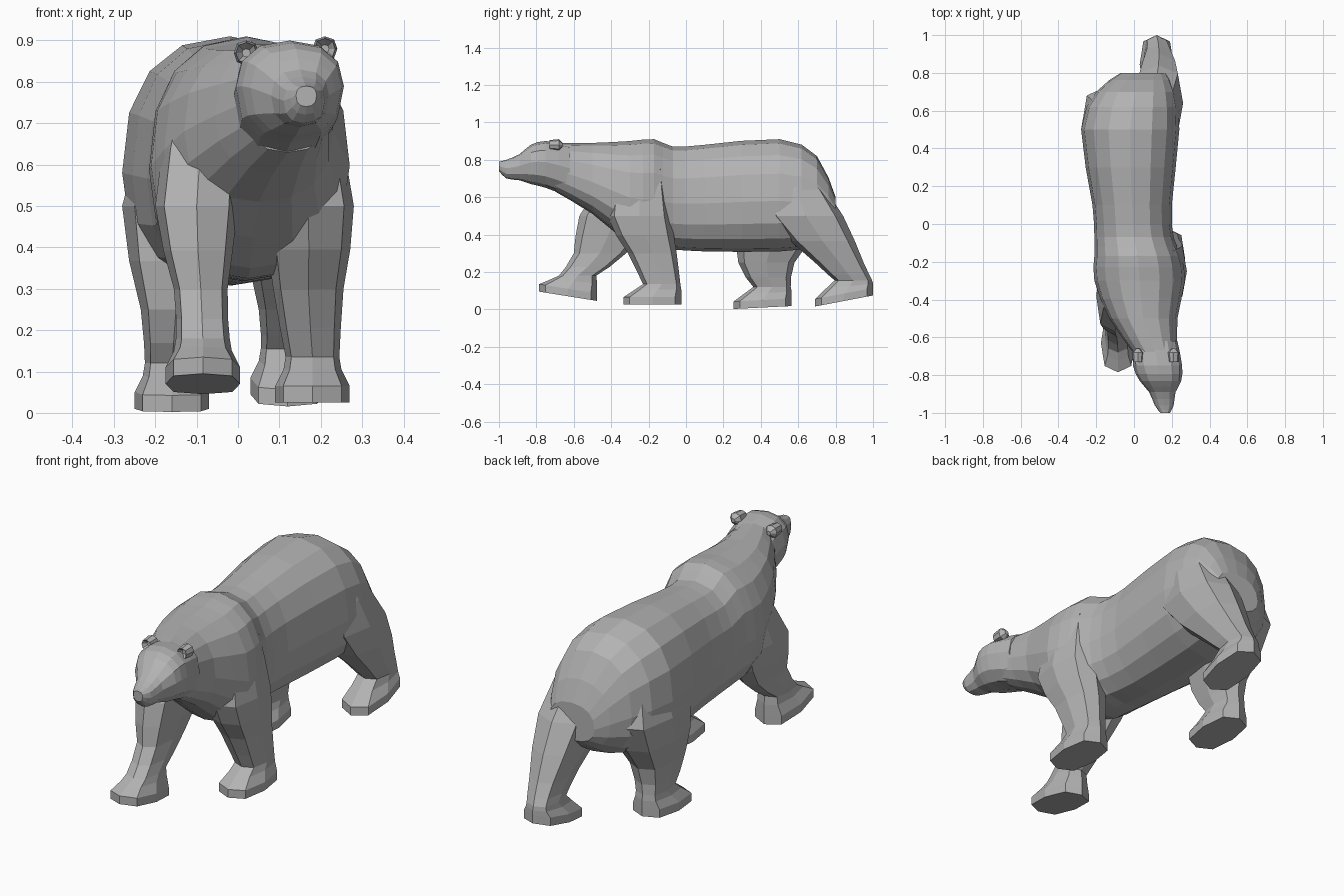
import bpy
import bmesh
import math

cube = bpy.data.objects.get("Cube")
if cube:
    bpy.data.objects.remove(cube, do_unlink=True)

GREY = (.45, .45, .45, 1)
fur = bpy.data.materials.new("grey_fur")
fur.use_nodes = True
fur.diffuse_color = GREY
fur.node_tree.nodes["Principled BSDF"].inputs["Base Color"].default_value = GREY


def smooth(keys):
    """Add a curved in-between section after each key section."""
    padded = [keys[0], *keys, keys[-1]]
    result = []
    for before, start, end, after in zip(padded, padded[1:], padded[2:], padded[3:]):
        result.append(start)
        result.append([(9 * (b + c) - a - d) / 16
                       for a, b, c, d in zip(before, start, end, after)])
    result.append(keys[-1])
    return result


def outline(sides, power):
    """Points round a unit oval; a lower power gives a squarer outline."""
    points = []
    for i in range(sides):
        angle = math.tau * i / sides
        points.append([math.copysign(abs(value) ** power, value)
                       for value in (math.cos(angle), math.sin(angle))])
    return points


def skin(name, rings):
    """Join the rings with flat faces and cap both ends."""
    bm = bmesh.new()
    loops = [[bm.verts.new(point) for point in ring] for ring in rings]
    for lower, upper in zip(loops, loops[1:]):
        for i in range(len(lower)):
            bm.faces.new((lower[i - 1], lower[i], upper[i], upper[i - 1]))
    bm.faces.new(loops[0])
    bm.faces.new(loops[-1])
    bmesh.ops.recalc_face_normals(bm, faces=bm.faces)
    mesh = bpy.data.meshes.new(name)
    bm.to_mesh(mesh)
    bm.free()
    mesh.materials.append(fur)
    bpy.context.collection.objects.link(bpy.data.objects.new(name, mesh))


def upright_ring(y, x, half_width, low, high, widest, sides):
    """Cross-section facing front, widest at a fraction of its height."""
    middle = low + widest * (high - low)
    return [(x + half_width * u, y,
             middle + v * (high - middle if v > 0 else middle - low))
            for u, v in outline(sides, .85)]


def level_ring(x, y, z, half_width, half_length, pitch=0):
    """Eight-sided cross-section of a limb, tilted along its length."""
    return [(x + half_width * u, y + half_length * v, z + pitch * half_length * v)
            for u, v in outline(8, .7)]


def limb(name, x, y, z, pitch, upper):
    """Leg with a flat blunt paw; x, y, z is the middle of the sole."""
    rings = [
        level_ring(x, y, z, .09, .155, pitch),
        level_ring(x, y, z + .04, .09, .155, pitch),
        level_ring(x, y + .03, z + .08, .07, .125, pitch / 2),
    ]
    ankle = (x, y + .05, z + .11, .065, .1)
    rings += [level_ring(*section) for section in smooth([ankle, *upper])]
    skin(name, rings)


# Torso: y, middle x, half width, underside, back
torso = [
    (.8, .05, .12, .42, .6),
    (.7, .01, .21, .34, .82),
    (.5, -.02, .26, .31, .91),
    (.1, -.01, .21, .31, .88),
    (-.07, 0, .21, .32, .87),
    (-.17, .02, .23, .32, .91),
    (-.3, .03, .24, .35, .9),
    (-.5, .05, .18, .51, .89),
    (-.7, .12, .11, .63, .89),
]
skin("torso", [upright_ring(*section, widest=.45, sides=16)
               for section in smooth(torso)])

# Head tapering into the muzzle, turned a little to its left
head = [
    (-.62, .11, .12, .6, .88),
    (-.75, .125, .13, .65, .9),
    (-.83, .14, .11, .67, .88),
    (-.89, .15, .07, .69, .83),
    (-.96, .16, .05, .7, .8),
    (-1, .165, .025, .74, .79),
]
skin("head", [upright_ring(*section, widest=.55, sides=12)
              for section in smooth(head)])

# Ears: small rounded cups, hollow at the front
for name, x, z in (("right_ear", .02, .87), ("left_ear", .21, .88)):
    skin(name, [upright_ring(y, x, r, z - r, z + r, widest=.5, sides=8)
                for y, r in ((-.66, .01), (-.68, .03), (-.73, .025), (-.71, .01))])

# Legs: sole position and pitch, then x, y, z, half width, half length upwards
limb("right_front_leg", -.085, -.63, .07, -.16, [
    (-.09, -.46, .3, .065, .14),
    (-.1, -.38, .5, .1, .19),
    (-.08, -.3, .75, .08, .1),
])
limb("left_front_leg", .18, -.18, .025, 0, [
    (.17, -.18, .3, .085, .13),
    (.17, -.25, .5, .11, .17),
    (.14, -.24, .75, .09, .13),
])
limb("right_hind_leg", -.16, .41, .01, .05, [
    (-.15, .43, .25, .085, .15),
    (-.14, .5, .5, .14, .23),
    (-.1, .5, .75, .1, .13),
])
limb("left_hind_leg", .12, .845, .045, .19, [
    (.13, .82, .25, .08, .13),
    (.13, .64, .5, .13, .2),
    (.1, .56, .75, .1, .11),
])
